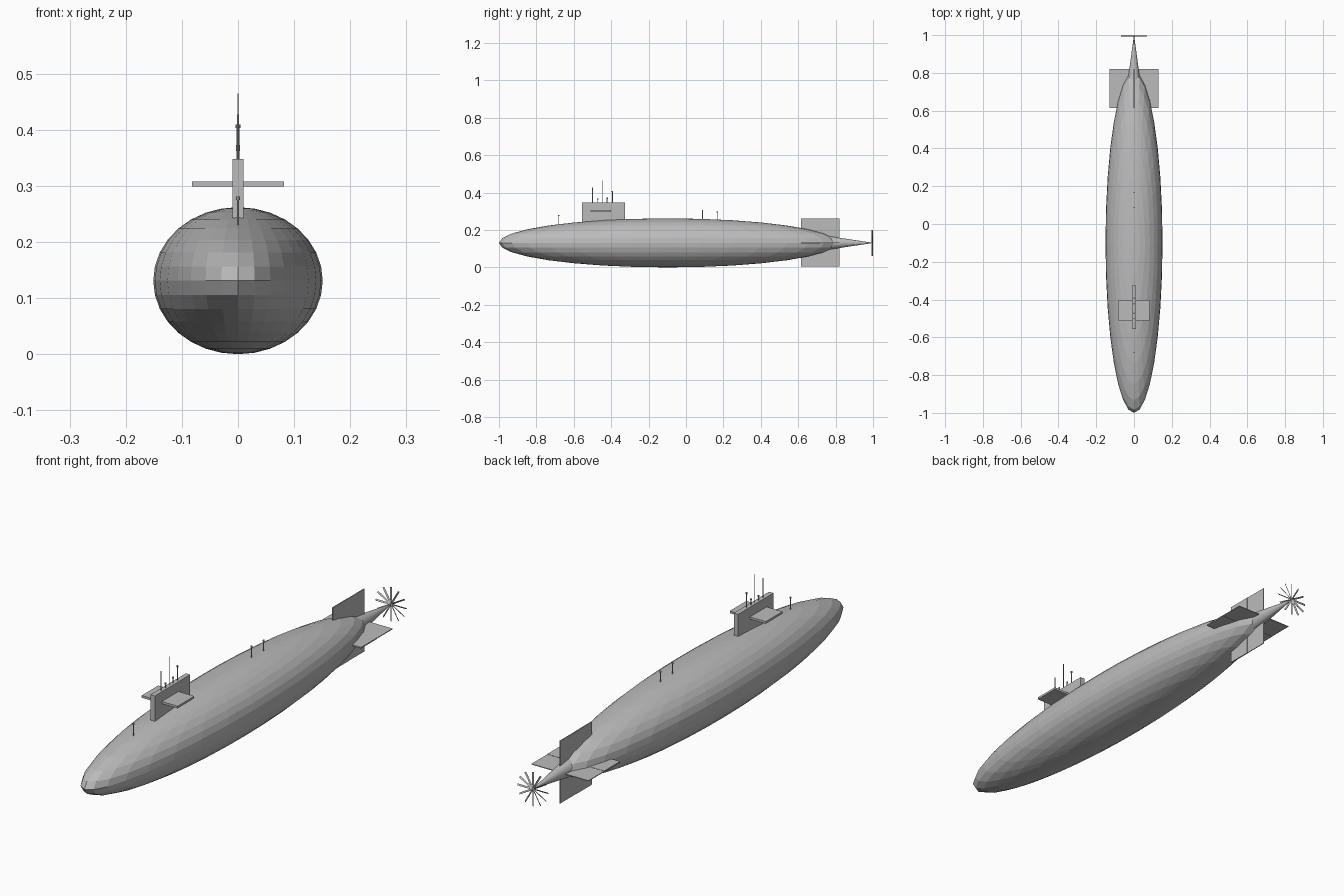
import bpy, bmesh, math
from mathutils import Matrix, Vector

if "Cube" in bpy.data.objects:
    bpy.data.objects.remove(bpy.data.objects["Cube"])

grey = bpy.data.materials.new("hull_grey")
grey.diffuse_color = (0.5, 0.5, 0.5, 1)
grey.use_nodes = True
grey.node_tree.nodes["Principled BSDF"].inputs["Base Color"].default_value = grey.diffuse_color

AXIS_Z = 0.131          # height of the hull's long axis
HULL_Y = -0.0975        # middle of the hull
HULL_R = Vector((0.151, 0.9025, 0.131))


def finish(bm, name):
    me = bpy.data.meshes.new(name)
    bm.to_mesh(me)
    bm.free()
    me.materials.append(grey)
    ob = bpy.data.objects.new(name, me)
    bpy.context.collection.objects.link(ob)
    return ob


def add_box(bm, lo, hi, turn=Matrix()):
    lo, hi = Vector(lo), Vector(hi)
    m = turn @ Matrix.Translation((lo + hi) / 2) @ Matrix.Diagonal((*(hi - lo), 1))
    bmesh.ops.create_cube(bm, size=1, matrix=m)


def box(name, lo, hi):
    bm = bmesh.new()
    add_box(bm, lo, hi)
    return finish(bm, name)


def hull_top(y):
    return AXIS_Z + HULL_R.z * math.sqrt(max(0, 1 - ((y - HULL_Y) / HULL_R.y) ** 2))


def add_rod(bm, y, z0, z1, r):
    bmesh.ops.create_cone(bm, cap_ends=True, segments=8, radius1=r, radius2=r,
                          depth=z1 - z0, matrix=Matrix.Translation((0, y, (z0 + z1) / 2)))


def mast(name, y, z0, z1, r, knob):
    bm = bmesh.new()
    add_rod(bm, y, z0, z1, r)
    if knob:
        add_rod(bm, y, z1 - 0.006, z1, r * 1.7)
    return finish(bm, name)


# Hull: faceted ellipsoid
bm = bmesh.new()
bmesh.ops.create_uvsphere(bm, u_segments=32, v_segments=16, radius=1,
                          matrix=Matrix.Translation((0, HULL_Y, AXIS_Z)) @ Matrix.Diagonal((*HULL_R, 1)))
finish(bm, "hull")

# Tail cone tapering to the propeller
bm = bmesh.new()
m = (Matrix.Translation((0, 0.86, AXIS_Z)) @ Matrix.Diagonal((0.9, 1, 1, 1))
     @ Matrix.Rotation(-math.pi / 2, 4, 'X'))
bmesh.ops.create_cone(bm, cap_ends=True, segments=32, radius1=0.042, radius2=0.001,
                      depth=0.272, matrix=m)
finish(bm, "tail_cone")

# Propeller: thin pitched blades around the axis
bm = bmesh.new()
for i in range(12):
    turn = (Matrix.Translation((0, 0.996, AXIS_Z)) @ Matrix.Rotation(i * math.pi / 6, 4, 'Y')
            @ Matrix.Rotation(math.radians(40), 4, 'Z'))
    add_box(bm, (-0.0035, -0.001, 0), (0.0035, 0.001, 0.07), turn)
finish(bm, "propeller")

# Tail fins: fixed front half and thinner control surface behind
for part, y0, y1, t in (("fin", 0.615, 0.718, 0.0025), ("rudder", 0.718, 0.82, 0.0015)):
    box("vertical_" + part, (-t, y0, 0.004), (t, y1, 0.262))
    box("horizontal_" + part, (-0.13, y0, AXIS_Z - t), (0.13, y1, AXIS_Z + t))

# Sail and its diving planes
box("sail", (-0.01, -0.555, 0.235), (0.01, -0.325, 0.348))
box("sail_planes", (-0.082, -0.51, 0.299), (0.082, -0.402, 0.308))

# Masts on the sail: y, top, radius, knob
for i, (y, top, r, knob) in enumerate((
        (-0.50, 0.427, 0.0022, False), (-0.472, 0.368, 0.0022, True),
        (-0.445, 0.465, 0.0013, False), (-0.422, 0.373, 0.0022, True),
        (-0.394, 0.409, 0.0025, True))):
    mast(f"sail_mast_{i + 1}", y, 0.34, top, r, knob)

# Short posts along the deck
for i, (y, top) in enumerate(((-0.68, 0.281), (0.088, 0.306), (0.167, 0.300))):
    mast(f"deck_post_{i + 1}", y, hull_top(y) - 0.008, top, 0.0022, True)
